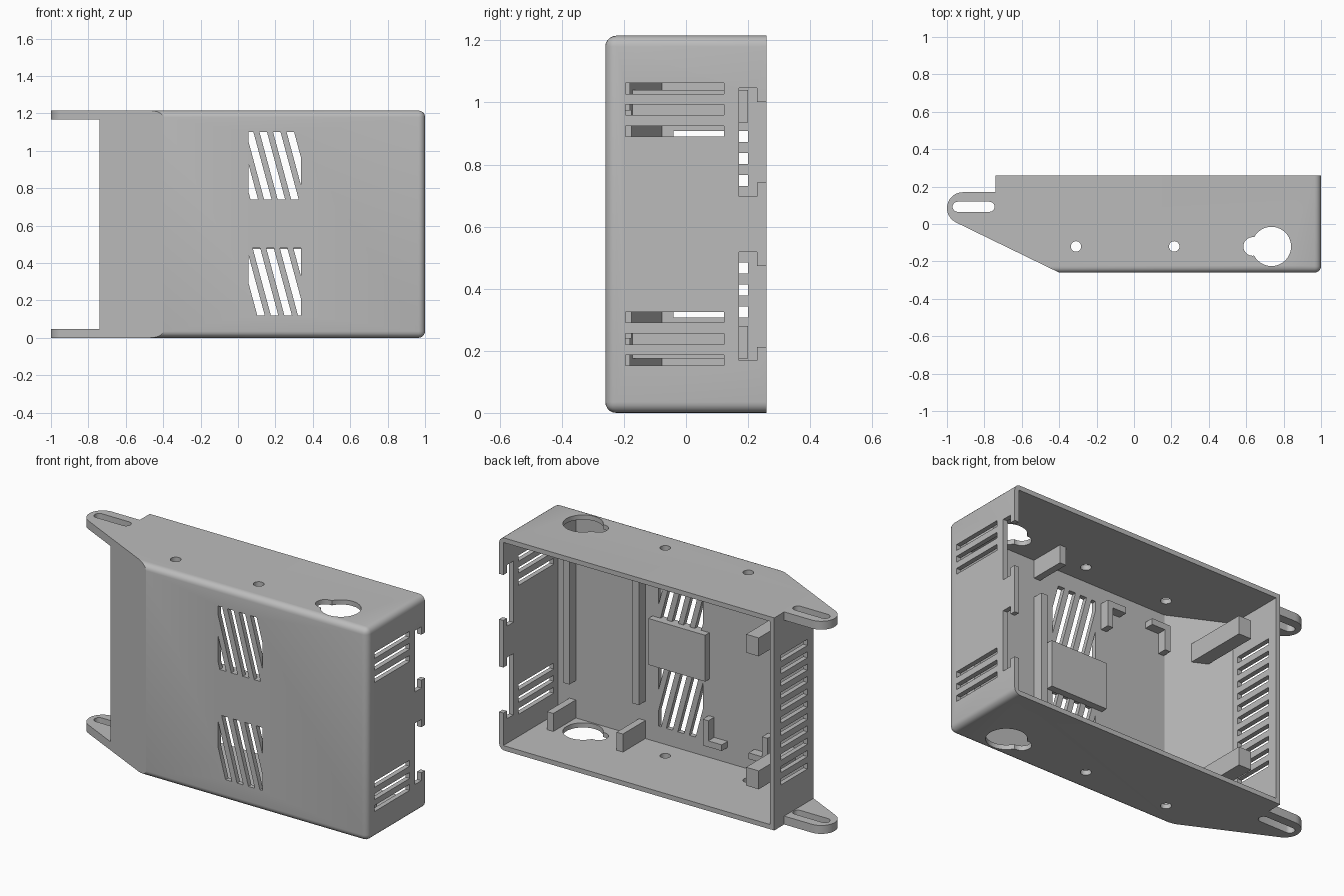
import bpy, bmesh, math
from mathutils import Vector

if "Cube" in bpy.data.objects:
    bpy.data.objects.remove(bpy.data.objects["Cube"], do_unlink=True)

H = 1.215            # height
T = 0.027            # wall thickness
FRONT, BACK = -0.26, 0.26
LEFT, RIGHT = -0.74, 1.0
SLOPE = 0.486        # slanted corner, rise in y per unit of -x

grey = bpy.data.materials.new("housing grey")
grey.use_nodes = True
grey.diffuse_color = (0.5, 0.5, 0.5, 1)
grey.node_tree.nodes["Principled BSDF"].inputs["Base Color"].default_value = (0.5, 0.5, 0.5, 1)


def outer_slope(x):
    return FRONT + SLOPE * (-0.4 - x)


def inner_slope(x):
    return outer_slope(x) + T * math.hypot(1, SLOPE)


def add_prism(bm, pts, axis, lo, hi):
    """Extrude a 2D outline along x (outline y,z), y (outline x,z) or z (outline x,y)."""
    place = {"x": lambda u, v, w: (w, u, v),
             "y": lambda u, v, w: (u, w, v),
             "z": lambda u, v, w: (u, v, w)}[axis]
    a = [bm.verts.new(place(u, v, lo)) for u, v in pts]
    b = [bm.verts.new(place(u, v, hi)) for u, v in pts]
    faces = [bm.faces.new(a), bm.faces.new(b[::-1])]
    n = len(pts)
    for i in range(n):
        faces.append(bm.faces.new((a[i], b[i], b[(i + 1) % n], a[(i + 1) % n])))
    bmesh.ops.recalc_face_normals(bm, faces=faces)


def make(name, bm):
    me = bpy.data.meshes.new(name)
    bm.to_mesh(me)
    bm.free()
    me.materials.append(grey)
    ob = bpy.data.objects.new(name, me)
    bpy.context.collection.objects.link(ob)
    return ob


def prism(name, pts, axis, lo, hi):
    bm = bmesh.new()
    add_prism(bm, pts, axis, lo, hi)
    return make(name, bm)


def rect(u0, u1, v0, v1):
    return [(u0, v0), (u1, v0), (u1, v1), (u0, v1)]


def arc(cx, cy, r, a0, a1, n):
    return [(cx + r * math.cos(a0 + (a1 - a0) * i / n),
             cy + r * math.sin(a0 + (a1 - a0) * i / n)) for i in range(n + 1)]


def clip(pts, limit, sign):
    """Keep the part of an outline where sign * u >= sign * limit."""
    out = []
    for p, q in zip(pts, pts[1:] + pts[:1]):
        dp, dq = sign * (p[0] - limit), sign * (q[0] - limit)
        if dp >= 0:
            out.append(p)
        if dp * dq < 0:
            out.append(tuple(Vector(p).lerp(Vector(q), dp / (dp - dq))))
    return out


def cut(ob, cutter):
    m = ob.modifiers.new("cut", "BOOLEAN")
    m.operation = "DIFFERENCE"
    m.solver = "EXACT"
    m.object = cutter
    bpy.context.view_layer.objects.active = ob
    bpy.ops.object.modifier_apply(modifier=m.name)
    bpy.data.objects.remove(cutter, do_unlink=True)


def both(z0, z1):
    """A height range and its mirror about mid height."""
    return ((z0, z1), (H - z1, H - z0))


# Outer shell with rounded front and right edges
bm = bmesh.new()
add_prism(bm, [(-0.4, FRONT), (RIGHT, FRONT), (RIGHT, BACK), (LEFT, BACK),
               (LEFT, outer_slope(LEFT))], "z", 0, H)
edges = [e for e in bm.edges
         if (all(abs(v.co.y - FRONT) < 1e-4 for v in e.verts)
             or (all(abs(v.co.x - RIGHT) < 1e-4 for v in e.verts)
                 and abs(e.verts[0].co.z - e.verts[1].co.z) < 1e-4))
         and any(v.co.x > 0.9 for v in e.verts)]
bmesh.ops.bevel(bm, geom=edges, offset=0.035, segments=5, profile=0.5, affect="EDGES")
shell = make("shell", bm)

# Hollow interior, open at the back
inner_y = FRONT + T
bend_x = -0.4 + (inner_slope(-0.4) - inner_y) / SLOPE
cut(shell, prism("cavity_cutter",
                 [(bend_x, inner_y), (RIGHT - T, inner_y), (RIGHT - T, 0.4), (LEFT + T, 0.4),
                  (LEFT + T, inner_slope(LEFT + T))], "z", T, H - T))

# Openings in the walls
bm = bmesh.new()
# slanted front vents, clipped to a window
for z0, first in ((0.74, 0.067), (0.12, 0.103)):
    for k in range(5):
        x = first + 0.0725 * k
        pts = [(x, z0), (x + 0.04, z0), (x - 0.057, z0 + 0.36), (x - 0.097, z0 + 0.36)]
        pts = clip(clip(pts, 0.056, 1), 0.337, -1)
        if len(pts) > 2:
            add_prism(bm, pts, "y", -0.3, -0.22)
# right wall vents and T-shaped latch openings
for z in (1.045, 0.977, 0.907):
    for z0, z1 in both(z - 0.017, z + 0.017):
        add_prism(bm, rect(-0.195, 0.122, z0, z1), "x", 0.95, 1.05)
for z0, z1 in both(0.697, 1.047):
    n0, n1 = z0 + 0.045, z1 - 0.045
    add_prism(bm, [(0.17, z0), (0.228, z0), (0.228, n0), (0.3, n0),
                   (0.3, n1), (0.228, n1), (0.228, z1), (0.17, z1)], "x", 0.95, 1.05)
# left wall vents
for k in range(-5, 6):
    z = H / 2 + 0.0706 * k
    add_prism(bm, rect(-0.04, 0.2, z - 0.0175, z + 0.0175), "x", -0.8, -0.69)
# keyholes and screw holes through the bottom and top walls
half = 0.0495
a_big, a_small = math.atan2(half, -0.0926), math.atan2(half, 0.0074)
keyhole = (arc(0.735, -0.12, 0.105, -a_big, a_big, 30)
           + arc(0.635, -0.12, 0.05, a_small, 2 * math.pi - a_small, 16)[1:-1])
for z0, z1 in both(-0.1, 0.1):
    add_prism(bm, keyhole, "z", z0, z1)
    for x in (-0.31, 0.215):
        add_prism(bm, arc(x, -0.12, 0.028, 0, 2 * math.pi, 24)[:-1], "z", z0, z1)
cut(shell, make("opening_cutter", bm))

# Mounting ears with long slots
for label, (z0, z1) in zip(("bottom", "top"), both(0, 0.048)):
    tangent = math.pi * 1.5 - math.atan(SLOPE)
    ear = prism(label + "_mounting_ear",
                [(LEFT + 0.01, outer_slope(LEFT + 0.01)), (LEFT + 0.01, 0.17)]
                + arc(-0.915, 0.085, 0.085, math.pi / 2, tangent, 16), "z", z0, z1)
    slot = (arc(-0.943, 0.092, 0.027, math.pi / 2, math.pi * 1.5, 10)
            + arc(-0.772, 0.092, 0.027, -math.pi / 2, math.pi / 2, 10))
    cut(ear, prism("ear_slot_cutter", slot, "z", z0 - 0.1, z1 + 0.1))

# Interior ribs, fins, corner clips and posts
E = 0.005            # overlap into the walls
for side, x in (("right", 0.86), ("middle", 0.42)):
    prism(side + "_rib", rect(x, x + 0.04, 0.24, H - 0.24), "y", inner_y - E, -0.175)
    for label, (z0, z1) in zip(("bottom", "top"), both(T - E, 0.13)):
        prism(f"{side}_{label}_fin", rect(x, x + 0.04, inner_y - E, -0.03), "z", z0, z1)

prism("vent_divider_pad", rect(0.015, 0.375, 0.475, 0.74), "y", inner_y - E, -0.195)

for side, x, d in (("right", 0.02, -1), ("left", -0.39, 1)):
    for label, z, s in (("bottom", 0.115, 1), ("top", H - 0.115, -1)):
        w = 0.035
        prism(f"{side}_{label}_board_clip",
              [(x, z), (x + d * 0.12, z), (x + d * 0.12, z + s * w), (x + d * w, z + s * w),
               (x + d * w, z + s * 0.15), (x, z + s * 0.15)], "y", inner_y - E, -0.18)

for label, (z0, z1) in zip(("bottom", "top"), both(0.175, 0.28)):
    prism(label + "_post",
          [(-0.60, inner_slope(-0.60) - E), (-0.52, inner_slope(-0.52) - E),
           (-0.52, 0.2), (-0.60, 0.2)], "z", z0, z1)

# Smooth rounded edges, keep the rest sharp
bpy.ops.object.select_all(action="DESELECT")
for ob in bpy.context.scene.objects:
    if ob.type == "MESH" and ("shell" in ob.name or "ear" in ob.name):
        ob.select_set(True)
        bpy.context.view_layer.objects.active = ob
bpy.ops.object.shade_smooth_by_angle(angle=math.radians(25))
